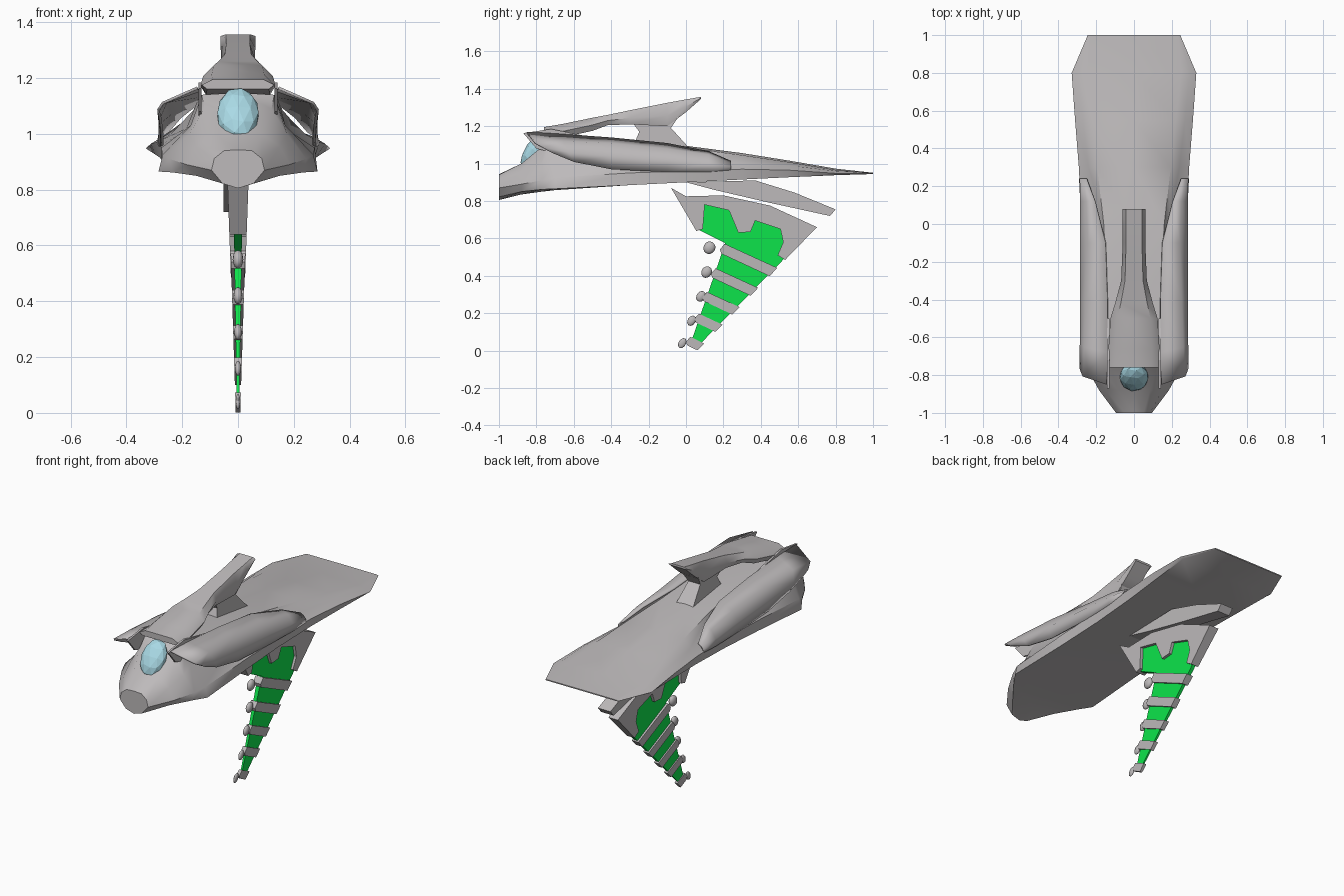
import bpy, bmesh, math
from mathutils import Matrix


def material(name, rgb):
    m = bpy.data.materials.new(name)
    m.diffuse_color = (*rgb, 1)
    return m


GRAY = material("hull_gray", (0.51, 0.49, 0.495))
GREEN = material("fin_green", (0.004, 0.78, 0.07))
GLASS = material("canopy_blue", (0.40, 0.70, 0.79))


def finish(name, bm, mat, smooth=None):
    bmesh.ops.recalc_face_normals(bm, faces=bm.faces)
    me = bpy.data.meshes.new(name)
    bm.to_mesh(me)
    bm.free()
    me.materials.append(mat)
    ob = bpy.data.objects.new(name, me)
    bpy.context.collection.objects.link(ob)
    if smooth:
        bpy.ops.object.select_all(action='DESELECT')
        ob.select_set(True)
        bpy.context.view_layer.objects.active = ob
        bpy.ops.object.shade_smooth_by_angle(angle=math.radians(smooth))
    return ob


def loft(name, rings, mat, closed=True, smooth=35):
    """Skin a list of equal-length rings of points."""
    bm = bmesh.new()
    vs = [[bm.verts.new(p) for p in r] for r in rings]
    n = len(rings[0])
    for a, b in zip(vs, vs[1:]):
        for i in range(n if closed else n - 1):
            j = (i + 1) % n
            bm.faces.new((a[i], a[j], b[j], b[i]))
    if closed:
        bm.faces.new(vs[0])
        bm.faces.new(vs[-1])
    return finish(name, bm, mat, smooth)


def prism(name, poly, half, mat, cx=0.0):
    """Side profile (y, z) given thickness in x; half is a function of z."""
    bm = bmesh.new()
    a = [bm.verts.new((cx - half(z), y, z)) for y, z in poly]
    b = [bm.verts.new((cx + half(z), y, z)) for y, z in poly]
    bm.faces.new(a)
    bm.faces.new(b)
    n = len(poly)
    for i in range(n):
        j = (i + 1) % n
        bm.faces.new((a[i], a[j], b[j], b[i]))
    return finish(name, bm, mat)


# Main hull: y, bottom z, lower corner, lip, waist, top corner, top z
HULL = [
    (-1.00, .805, .055, .822, .095, .870, .085, .912, .050, .940, .943),
    (-0.88, .835, .150, .850, .185, .890, .150, .955, .085, 1.00, 1.00),
    (-0.77, .850, .235, .862, .245, .910, .175, 1.00, .120, 1.09, 1.09),
    (-0.70, .858, .285, .865, .270, .925, .170, 1.03, .130, 1.14, 1.148),
    (-0.30, .885, .273, .885, .275, .950, .170, 1.02, .145, 1.12, 1.13),
    (0.00, .900, .270, .900, .277, .960, .185, 1.02, .160, 1.085, 1.095),
    (0.30, .915, .280, .915, .292, .970, .240, 1.00, .195, 1.045, 1.056),
    (0.55, .927, .298, .927, .312, .965, .270, .990, .222, 1.008, 1.016),
    (0.80, .938, .315, .938, .330, .948, .295, .960, .250, .966, .973),
    (1.00, .944, .240, .944, .245, .947, .240, .949, .230, .950, .951),
]
rings = []
for y, zb, *pts, zt in HULL:
    half = [(pts[i], y, pts[i + 1]) for i in range(0, 8, 2)]
    rings.append([(0, y, zb)] + half + [(0, y, zt)]
                 + [(-x, y, z) for x, y, z in reversed(half)])
loft("main_hull", rings, GRAY, smooth=40)

# Side ducts: arched shells from the lip over to the hull shoulder
# y, forward sweep of the inner edge, then four points from lip to shoulder
DUCT = [
    (-0.72, .13, .280, 1.06, .285, 1.085, .270, 1.11, .145, 1.165),
    (-0.60, .08, .273, 1.01, .282, 1.060, .258, 1.115, .140, 1.155),
    (-0.40, 0, .272, .970, .280, 1.040, .250, 1.105, .140, 1.135),
    (-0.10, 0, .273, .955, .280, 1.020, .240, 1.075, .150, 1.105),
    (0.12, 0, .280, .955, .280, 1.000, .250, 1.045, .205, 1.062),
    (0.24, 0, .286, .965, .283, .983, .270, .997, .250, 1.010),
]
for side, s in (("left", -1), ("right", 1)):
    rings = [[(s * p[i], y - sweep * i / 6, p[i + 1]) for i in range(0, 8, 2)]
             for y, sweep, *p in DUCT]
    ob = loft("side_duct_" + side, rings, GRAY, closed=False, smooth=50)
    m = ob.modifiers.new("thickness", 'SOLIDIFY')
    m.thickness = 0.01
    m.offset = 0
    # Hood rail beside the canopy
    prism("hood_rail_" + side,
          [(-.87, 1.163), (-.72, 1.185), (-.5, 1.14), (-.72, 1.06), (-.80, 1.08)],
          lambda z: .006, GRAY, s * .136)

# Canopy glass
bm = bmesh.new()
bmesh.ops.create_icosphere(
    bm, subdivisions=2, radius=1,
    matrix=Matrix.Translation((0, -.81, 1.07)) @ Matrix.Rotation(-.6, 4, 'X')
    @ Matrix.Diagonal((.077, .05, .112, 1)))
finish("canopy_glass", bm, GLASS)

# Raised spine: y, half width, top z, bottom z
SPINE = [(-.76, .130, 1.195, 1.160), (-.66, .135, 1.212, 1.14),
         (-.50, .125, 1.245, 1.175), (-.42, .100, 1.260, 1.205),
         (-.30, .068, 1.285, 1.210), (-.10, .060, 1.325, 1.200),
         (0.00, .062, 1.343, 1.275), (.08, .062, 1.357, 1.345)]
rings = []
for y, w, zt, zb in SPINE:
    zm = zb + (zt - zb) * .45
    rings.append([(-w * .85, y, zb), (w * .85, y, zb), (w, y, zm), (w * .7, y, zt),
                  (-w * .7, y, zt), (-w, y, zm)])
loft("raised_spine", rings, GRAY, smooth=45)

# Strut carrying the rear of the spine
prism("spine_strut",
      [(-.28, 1.10), (-.25, 1.17), (-.29, 1.225), (-.04, 1.25), (-.08, 1.19), (.02, 1.08)],
      lambda z: .035 + abs(z - 1.17) * .25, GRAY)

# Keel strake under the rear hull
prism("keel_strake",
      [(0, .90), (.37, .91), (.58, .845), (.80, .755), (.77, .72), (.45, .79), (.15, .86)],
      lambda z: .042, GRAY, -.01)

# Hanging fin: green blade
prism("fin_blade",
      [(.07, .645), (.08, .79), (.3, .76), (.53, .665), (.56, .54), (.51, .475),
       (.06, .02), (.025, .04), (.21, .575)],
      lambda z: .004 + .016 * z, GREEN)

# Fin bracket with a tooth in the middle
prism("fin_bracket",
      [(-.08, .87), (0, .825), (.2, .83), (.45, .775), (.7, .66), (.53, .485), (.49, .51),
       (.52, .58), (.505, .65), (.37, .695), (.345, .635), (.28, .63), (.23, .75),
       (.1, .78), (.09, .65), (.055, .64)],
      lambda z: .008 + .036 * z, GRAY)

# Slanted bands across the blade, and a bead in front of each
BANDS = [(.54, .125, .55, .034), (.41, .11, .42, .032), (.285, .08, .29, .030),
         (.17, .03, .16, .029), (.047, -.02, .04, .029)]
for i, (z, by, bz, r) in enumerate(BANDS):
    yl = .02 + (z - .05) * .37
    t = .026 + .01 * z

    def right(zl):
        # meet the straight trailing edge along a slope of -0.45
        d = (.06 + .97 * zl - yl) / 1.4365
        return (yl + d, max(zl - .45 * d, 0))
    prism(f"fin_band_{i}",
          [(yl - .02, z), (yl + .005, z + t), right(z + t), right(z - t), (yl - .012, z - t * .7)],
          lambda h: .008 + .032 * h, GRAY)
    bm = bmesh.new()
    bmesh.ops.create_uvsphere(
        bm, u_segments=12, v_segments=8, radius=1,
        matrix=Matrix.Translation((0, by, bz)) @ Matrix.Rotation(-.55, 4, 'X')
        @ Matrix.Diagonal((.008 + .02 * bz, r * (.65 + .5 * bz), r, 1)))
    finish(f"fin_bead_{i}", bm, GRAY, 60)
